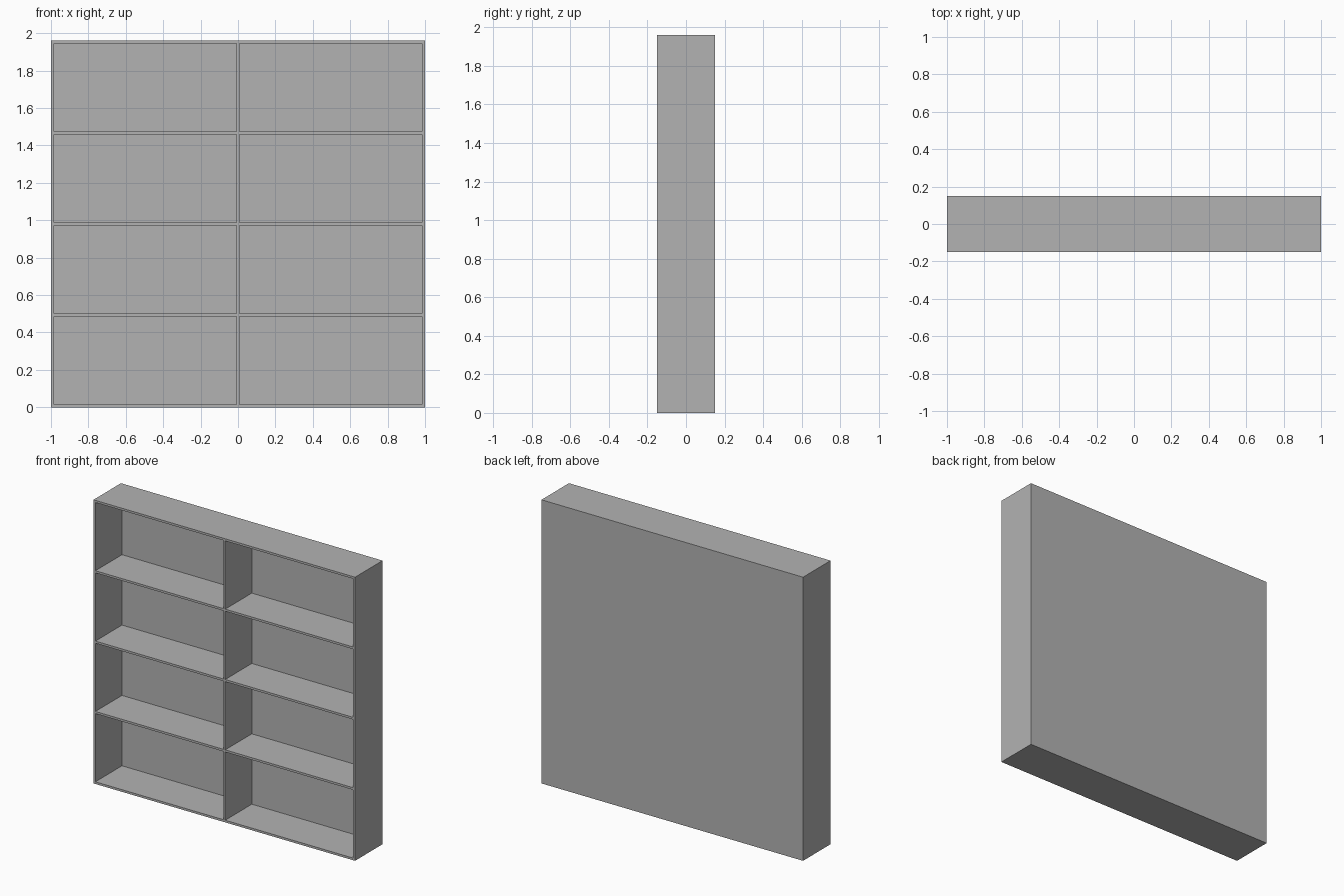
import bpy

# Remove the default cube
cube = bpy.data.objects.get("Cube")
if cube:
    bpy.data.objects.remove(cube, do_unlink=True)

WIDTH, DEPTH, HEIGHT = 2.0, 0.3, 1.96
BOARD, BACK = 0.015, 0.01
ROWS = 4

# Single painted finish
grey = bpy.data.materials.new("neutral_grey")
grey.use_nodes = True
colour = (0.45, 0.45, 0.45, 1)
grey.diffuse_color = colour
grey.node_tree.nodes["Principled BSDF"].inputs["Base Color"].default_value = colour


def board(name, low, high):
    """Add a box spanning two opposite corners."""
    centre = [(a + b) / 2 for a, b in zip(low, high)]
    bpy.ops.mesh.primitive_cube_add(size=1, location=centre)
    obj = bpy.context.object
    obj.name = name
    obj.scale = [b - a for a, b in zip(low, high)]
    bpy.ops.object.transform_apply(location=False, rotation=False, scale=True)
    obj.data.materials.append(grey)
    return obj


x, y = WIDTH / 2, DEPTH / 2
inner_x, inner_y = x - BOARD, y - BACK
half = BOARD / 2

# Outer case
board("right_side", (-x, -y, 0), (-inner_x, y, HEIGHT))
board("left_side", (inner_x, -y, 0), (x, y, HEIGHT))
board("bottom_board", (-inner_x, -y, 0), (inner_x, y, BOARD))
board("top_board", (-inner_x, -y, HEIGHT - BOARD), (inner_x, y, HEIGHT))
board("back_panel", (-inner_x, inner_y, BOARD), (inner_x, y, HEIGHT - BOARD))

# Upright divider
board("centre_divider", (-half, -y, BOARD), (half, inner_y, HEIGHT - BOARD))

# Evenly spaced shelves on either side of the divider
pitch = (HEIGHT - BOARD) / ROWS
for row in range(1, ROWS):
    z = row * pitch
    board(f"right_shelf_{row}", (-inner_x, -y, z), (-half, inner_y, z + BOARD))
    board(f"left_shelf_{row}", (half, -y, z), (inner_x, inner_y, z + BOARD))
